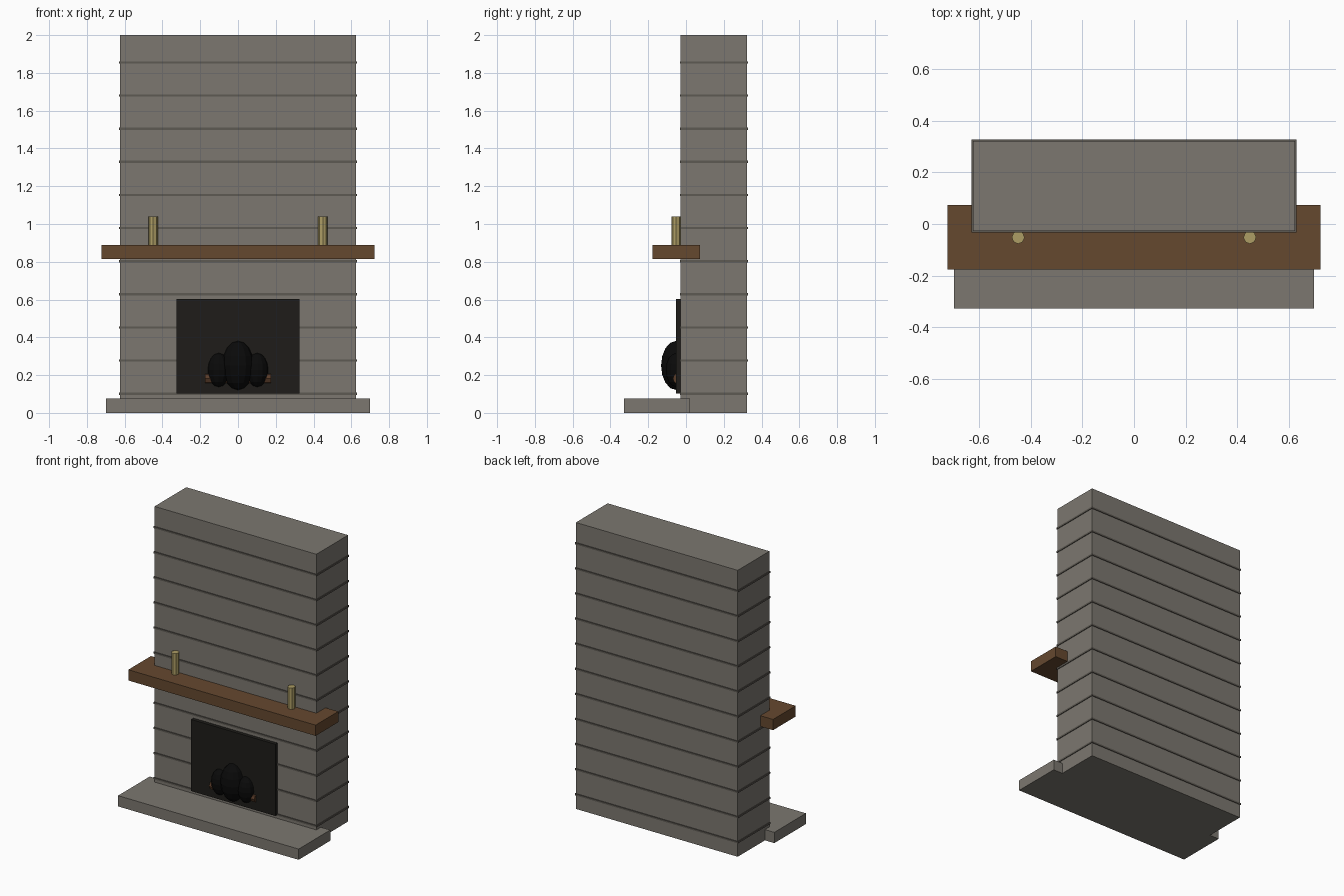
import bpy
import math

if "Cube" in bpy.data.objects:
    bpy.data.objects.remove(bpy.data.objects["Cube"])


def material(name, rgb):
    m = bpy.data.materials.new(name)
    m.diffuse_color = (*rgb, 1)
    m.use_nodes = True
    m.node_tree.nodes["Principled BSDF"].inputs["Base Color"].default_value = m.diffuse_color
    return m


STONE = material("stone", (0.20, 0.185, 0.16))
MORTAR = material("mortar", (0.11, 0.10, 0.085))
WOOD = material("wood", (0.13, 0.065, 0.028))
SOOT = material("soot", (0.013, 0.012, 0.010))
LOG = material("log_bark", (0.10, 0.045, 0.022))
BLACK = material("charred", (0.003, 0.003, 0.003))
BRASS = material("brass", (0.42, 0.34, 0.13))


def finish(name, mat):
    ob = bpy.context.object
    ob.name = name
    ob.data.materials.append(mat)
    return ob


def box(name, x, y, z, mat):
    """Box from (min, max) ranges on each axis."""
    spans = (x, y, z)
    bpy.ops.mesh.primitive_cube_add(size=1, location=[(a + b) / 2 for a, b in spans])
    ob = finish(name, mat)
    ob.scale = [b - a for a, b in spans]
    return ob


def cylinder(name, r, length, loc, mat, sides=8, rot=(0, 0, 0)):
    bpy.ops.mesh.primitive_cylinder_add(vertices=sides, radius=r, depth=length,
                                        location=loc, rotation=rot)
    return finish(name, mat)


def ellipsoid(name, loc, radii, mat):
    bpy.ops.mesh.primitive_uv_sphere_add(segments=12, ring_count=8, radius=1, location=loc)
    ob = finish(name, mat)
    ob.scale = radii
    return ob


# Chimney breast and hearth slab
box("chimney_breast", (-0.625, 0.625), (-0.028, 0.322), (0, 2), STONE)
box("hearth", (-0.6975, 0.6975), (-0.327, 0.022), (0, 0.075), STONE)

# Mortar courses wrapping the chimney
for i in range(11):
    z = 0.102 + i * 0.1753
    box(f"mortar_course_{i + 1}", (-0.63, 0.63), (-0.033, 0.327), (z - 0.006, z + 0.006), MORTAR)

# Mantel shelf
box("mantel", (-0.7235, 0.7235), (-0.177, 0.073), (0.815, 0.89), WOOD)

# Firebox panel
box("firebox", (-0.325, 0.325), (-0.053, 0.12), (0.102, 0.602), SOOT)

# Candlesticks on the mantel
for side, label in ((-1, "left"), (1, "right")):
    cylinder(f"candlestick_{label}", 0.025, 0.15, (side * 0.449, -0.052, 0.964), BRASS)

# Log and the charred flame shapes
cylinder("log", 0.03, 0.35, (0, -0.04, 0.182), LOG, rot=(0, math.pi / 2, 0))
ellipsoid("flame_centre", (0, -0.052, 0.251), (0.084, 0.08, 0.13), BLACK)
for side, label in ((-1, "left"), (1, "right")):
    ellipsoid(f"flame_{label}", (side * 0.102, -0.052, 0.227), (0.058, 0.055, 0.09), BLACK)
